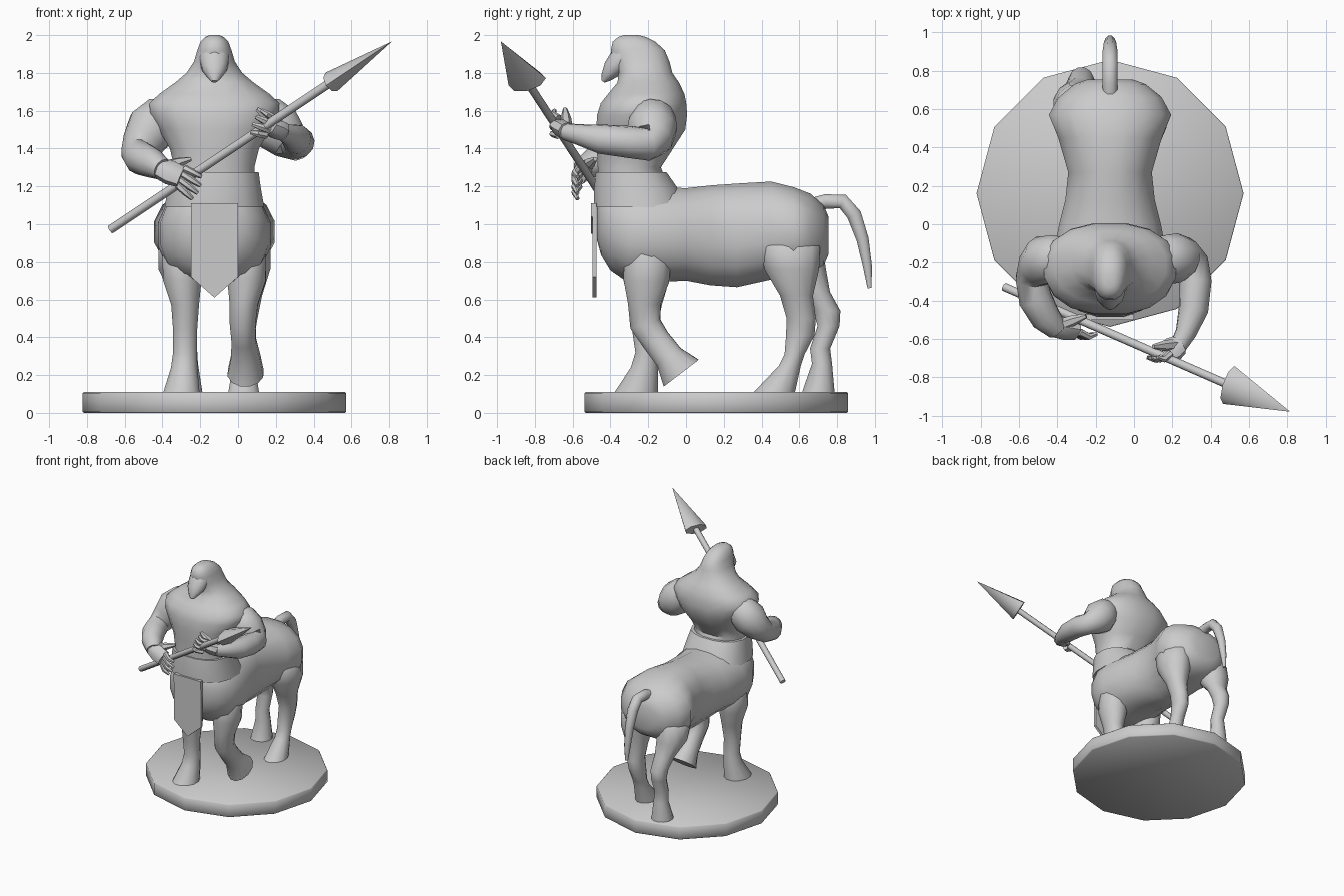
import bpy, bmesh, math
from mathutils import Vector, Matrix

old = bpy.data.objects.get("Cube")
if old:
    bpy.data.objects.remove(old, do_unlink=True)

X, Y, Z = Vector((1, 0, 0)), Vector((0, 1, 0)), Vector((0, 0, 1))
MID = -0.125

stone = bpy.data.materials.new("plain grey")
stone.use_nodes = True
stone.diffuse_color = (0.6, 0.6, 0.6, 1)
stone.node_tree.nodes["Principled BSDF"].inputs["Base Color"].default_value = (0.6, 0.6, 0.6, 1)


def finish(name, bm, angle=50):
    bmesh.ops.recalc_face_normals(bm, faces=bm.faces)
    mesh = bpy.data.meshes.new(name)
    bm.to_mesh(mesh)
    bm.free()
    mesh.materials.append(stone)
    obj = bpy.data.objects.new(name, mesh)
    bpy.context.collection.objects.link(obj)
    bpy.ops.object.select_all(action="DESELECT")
    obj.select_set(True)
    bpy.context.view_layer.objects.active = obj
    bpy.ops.object.shade_smooth_by_angle(angle=math.radians(angle))


def add_tube(bm, rings, sides=12, axis=None, power=1.0):
    """Loft through rings of (centre, half width, half depth)."""
    centres = [Vector(r[0]) for r in rings]
    u, loops = X, []
    for i, (c, a, b) in enumerate(rings):
        t = axis or (centres[min(i + 1, len(rings) - 1)] - centres[max(i - 1, 0)]).normalized()
        if abs(u.dot(t)) > 0.95:
            u = Z
        u = (u - t * u.dot(t)).normalized()
        v = t.cross(u)
        loop = []
        for k in range(sides):
            w = math.tau * (k + 0.5) / sides
            s, n = math.cos(w), math.sin(w)
            s = math.copysign(abs(s) ** power, s)
            n = math.copysign(abs(n) ** power, n)
            loop.append(bm.verts.new(centres[i] + u * a * s + v * b * n))
        loops.append(loop)
    for p, q in zip(loops, loops[1:]):
        for k in range(sides):
            j = (k + 1) % sides
            bm.faces.new((p[k], p[j], q[j], q[k]))
    bm.faces.new(loops[0])
    bm.faces.new(loops[-1])


def tube(name, rings, **kw):
    bm = bmesh.new()
    add_tube(bm, rings, **kw)
    finish(name, bm)


def round_tube(name, points, **kw):
    tube(name, [(p[:3], p[3], p[3]) for p in points], **kw)


# Round base with softened rims
bm = bmesh.new()
bmesh.ops.create_cone(bm, cap_ends=True, segments=12, radius1=0.697, radius2=0.697, depth=0.11,
                      matrix=Matrix.Translation((MID, 0.16, 0.055)))
rims = [e for e in bm.edges if abs(e.verts[0].co.z - e.verts[1].co.z) < 0.01]
bmesh.ops.bevel(bm, geom=rims, offset=0.006, segments=1, affect="EDGES")
finish("base", bm, 60)

# Horse barrel: y, centre z, half width, half height
barrel = [(-.47, 1.0, .09, .09), (-.45, .995, .17, .16), (-.4, .975, .235, .225), (-.3, .95, .29, .27),
          (-.18, .945, .305, .26), (0, .945, .27, .25), (.13, .94, .237, .27), (.27, .94, .222, .28),
          (.45, .965, .275, .265), (.57, .96, .325, .24), (.66, .95, .275, .215),
          (.73, .94, .19, .16), (.755, .94, .12, .1)]
tube("horse_body", [((MID, y, z), a, b) for y, z, a, b in barrel], axis=Y, sides=16, power=0.9)

# Human torso, neck and skull: z, centre y, half width, half depth
trunk = [(1.05, -.25, .24, .22), (1.2, -.28, .22, .19), (1.3, -.3, .215, .17), (1.4, -.27, .24, .205),
         (1.5, -.24, .3, .24), (1.58, -.232, .345, .242), (1.64, -.225, .35, .23), (1.69, -.21, .295, .205),
         (1.75, -.2, .21, .165), (1.8, -.215, .15, .145), (1.86, -.235, .11, .15), (1.92, -.255, .092, .145),
         (1.965, -.275, .075, .115), (1.99, -.285, .05, .075), (2.0, -.29, .025, .04)]
tube("torso_and_head", [((MID, y, z), a, b) for z, y, a, b in trunk], axis=Z, sides=16, power=0.88)
face = [(-.29, 1.94, .075, .07), (-.345, 1.87, .082, .065), (-.39, 1.82, .068, .052),
        (-.425, 1.775, .035, .028), (-.44, 1.755, .015, .01)]
tube("bearded_face", [((MID, y, z), a, b) for y, z, a, b in face], sides=10)

# Waist band, higher at the back, and hanging cloth
tube("waist_band", [((MID, -.24, 1.09), .268, .25), ((MID, -.265, 1.19), .25, .225),
                    ((MID, -.29, 1.275), .238, .19)], axis=Z, sides=16, power=0.85)


def plate(name, outline, y, depth):
    bm = bmesh.new()
    f = bm.faces.new([bm.verts.new((MID + x, y, z)) for x, z in outline])
    new = bmesh.ops.extrude_face_region(bm, geom=[f])["geom"]
    bmesh.ops.translate(bm, vec=Y * depth, verts=[v for v in new if isinstance(v, bmesh.types.BMVert)])
    finish(name, bm, 30)


plate("hanging_cloth", [(-.125, 1.11), (.125, 1.11), (.125, .72), (0, .61), (-.125, .72)], -.495, .022)
plate("cloth_flap", [(-.125, 1.11), (.125, 1.11), (.125, 1.04), (0, .95), (-.125, 1.04)], -.502, .009)


# Legs: each starts narrow inside the body
def leg(name, rings, **kw):
    tube(name, [(r[:3], r[3], r[4]) for r in rings], **kw)


leg("front_right_leg", [(-.25, -.2, .97, .06, .07), (-.295, -.2, .85, .11, .13), (-.295, -.21, .7, .105, .125),
                        (-.28, -.215, .57, .076, .09), (-.28, -.22, .44, .066, .068), (-.28, -.21, .32, .066, .06),
                        (-.285, -.22, .24, .072, .075), (-.3, -.265, .105, .1, .12)], axis=Z)
leg("front_left_leg", [(0, -.2, .97, .06, .07), (.045, -.2, .85, .11, .13), (.045, -.21, .7, .105, .125),
                       (.03, -.22, .58, .078, .09), (.025, -.215, .47, .07, .085), (.03, -.16, .385, .066, .078),
                       (.04, -.09, .295, .08, .08), (.04, -.025, .21, .098, .12)])
leg("rear_left_leg", [(0, .54, 1.0, .06, .09), (.055, .55, .88, .12, .165), (.055, .56, .76, .12, .15),
                      (.045, .585, .62, .085, .09), (.04, .61, .5, .065, .08), (.03, .605, .41, .06, .078),
                      (.03, .575, .31, .058, .055), (.03, .55, .25, .06, .06), (.03, .465, .105, .085, .115)], axis=Z)
leg("rear_right_leg", [(-.25, .56, 1.0, .06, .08), (-.305, .58, .88, .12, .15), (-.305, .62, .76, .12, .125),
                       (-.285, .69, .64, .082, .075), (-.275, .745, .54, .068, .075), (-.275, .755, .46, .06, .06),
                       (-.27, .71, .34, .055, .055), (-.27, .72, .26, .06, .055),
                       (-.27, .7, .105, .085, .09)], axis=Z)

# Tail
round_tube("tail", [(MID, .66, 1.1, .04), (MID, .74, 1.12, .042), (MID, .83, 1.12, .042), (MID, .89, 1.05, .042),
                    (MID, .935, .92, .035), (MID, .96, .78, .026), (MID, .972, .66, .012)], sides=8)

# Arms: shoulders emerge from the torso
round_tube("left_arm", [(.08, -.17, 1.6, .07), (.15, -.175, 1.565, .12), (.21, -.18, 1.505, .135),
                        (.27, -.18, 1.445, .11), (.305, -.2, 1.42, .085), (.32, -.3, 1.435, .085),
                        (.31, -.45, 1.45, .078), (.27, -.57, 1.475, .055), (.23, -.64, 1.49, .045)])
round_tube("right_arm", [(-.33, -.17, 1.6, .07), (-.4, -.175, 1.565, .12), (-.46, -.19, 1.505, .135),
                         (-.505, -.23, 1.43, .11), (-.535, -.29, 1.375, .085), (-.515, -.39, 1.35, .09),
                         (-.46, -.49, 1.325, .08), (-.4, -.55, 1.29, .058)])


# Hands: a palm, four curled fingers and a thumb
def hand(name, wrist, knuckle, spread, curl, thumb):
    wrist, knuckle, spread, curl = map(Vector, (wrist, knuckle, spread, curl))
    bm = bmesh.new()
    add_tube(bm, [(wrist, .055, .05), (wrist.lerp(knuckle, .5), .068, .05), (knuckle, .062, .038)], sides=8)
    for k in range(4):
        root = knuckle + spread * (k - 1.5)
        tip = root + curl * (1 - .12 * abs(k - 1.5)) + spread * (k - 1.5) * .3
        bend = root.lerp(tip, .55) - Y * .02
        add_tube(bm, [(root, .02, .02), (bend, .018, .018), (tip, .011, .011)], sides=6)
    tip = Vector(thumb)
    add_tube(bm, [(wrist, .035, .035), (wrist.lerp(tip, .6), .028, .028), (tip, .012, .012)], sides=6)
    finish(name, bm)


hand("right_hand", (-.42, -.54, 1.295), (-.3, -.565, 1.25), (.012, 0, .03), (.1, -.01, -.07), (-.25, -.48, 1.345))
hand("left_hand", (.24, -.63, 1.49), (.17, -.675, 1.515), (.014, 0, .03), (-.09, -.025, .035), (.1, -.64, 1.61))

# Spear: round shaft and a flattened pointed head
butt, tip = Vector((-.675, -.33, .972)), Vector((.815, -.98, 1.967))
along = (tip - butt).normalized()
neck = butt.lerp(tip, .785)
tube("spear_shaft", [(butt, .023, .023), (neck, .023, .023)], sides=8)
wide = along.cross(Vector((-.55, 0, .83))).normalized()
thin = along.cross(wide)
bm = bmesh.new()
ring = [bm.verts.new(neck + wide * .105 * math.cos(w) + thin * .058 * math.sin(w))
        for w in (math.tau * k / 8 for k in range(8))]
point = bm.verts.new(tip)
bm.faces.new(ring)
for k in range(8):
    bm.faces.new((ring[k], ring[(k + 1) % 8], point))
finish("spear_head", bm, 50)
